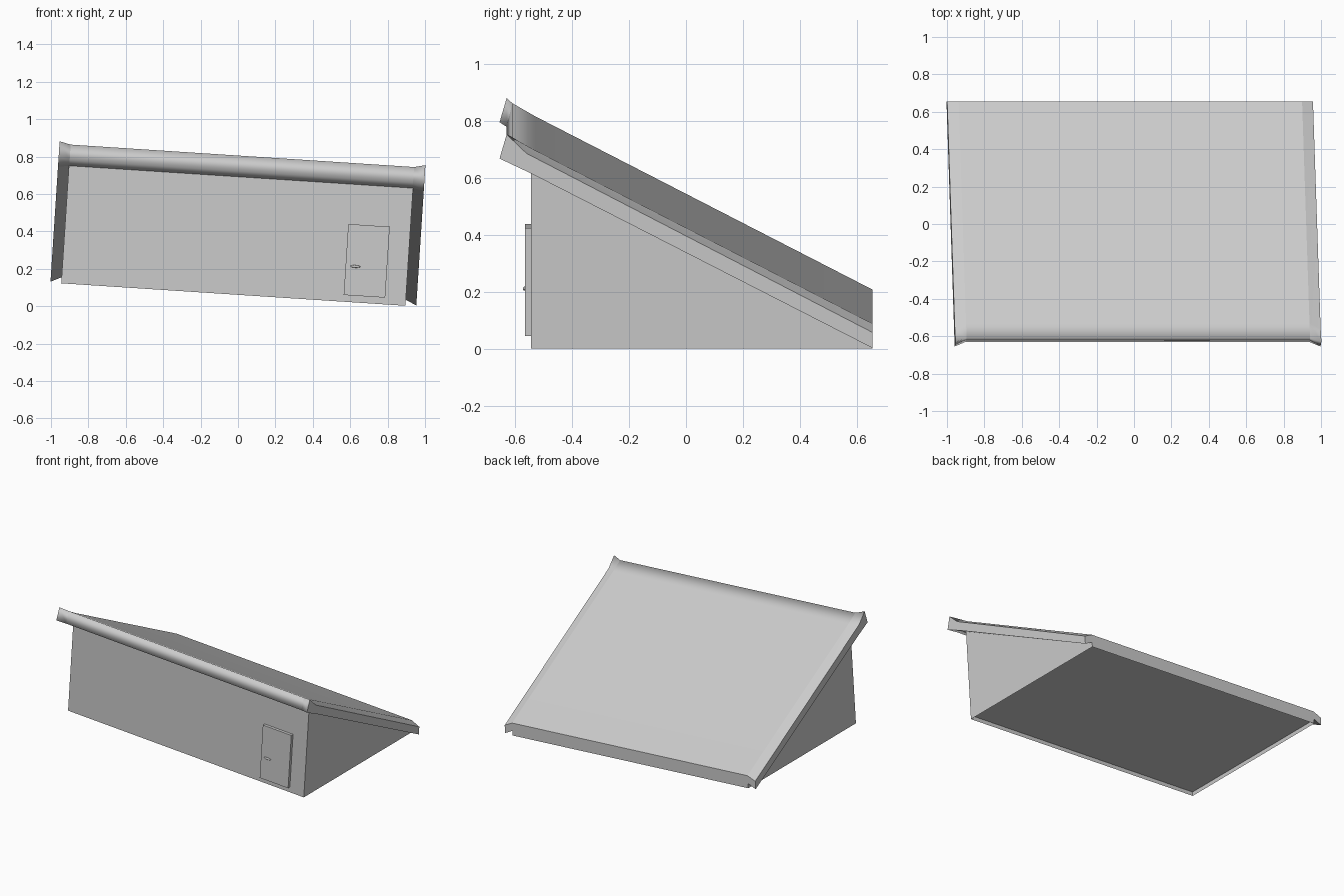
import bpy, bmesh, math
from mathutils import Matrix

if "Cube" in bpy.data.objects:
    bpy.data.objects.remove(bpy.data.objects["Cube"])

# The whole shed leans slightly about the y axis
TILT = Matrix.Translation((-0.025, 0, 0.0625)) @ Matrix.Rotation(math.radians(3.73), 4, 'Y')


def finish(name, bm):
    bmesh.ops.recalc_face_normals(bm, faces=bm.faces)
    me = bpy.data.meshes.new(name)
    bm.to_mesh(me)
    bm.free()
    ob = bpy.data.objects.new(name, me)
    bpy.context.collection.objects.link(ob)
    ob.matrix_world = TILT
    return ob


def loft(sections):
    """Bridge closed (y, z) profiles placed at successive x, cap both ends."""
    bm = bmesh.new()
    rings = [[bm.verts.new((x, y, z)) for y, z in prof] for x, prof in sections]
    n = len(rings[0])
    sides = []
    for a, b in zip(rings, rings[1:]):
        sides.append([bm.faces.new((a[i], a[(i + 1) % n], b[(i + 1) % n], b[i])) for i in range(n)])
    bm.faces.new(rings[0])
    bm.faces.new(rings[-1])
    return bm, sides


# Wedge-shaped walls with a shallow recessed underside
wall = [(-0.545, 0), (0.655, 0), (0.655, 0.033), (-0.545, 0.63)]
bm, sides = loft([(-0.922, wall), (0.922, wall)])
bmesh.ops.recalc_face_normals(bm, faces=bm.faces)
floor = sides[0][0]
bmesh.ops.inset_region(bm, faces=[floor], thickness=0.003)
for v in floor.verts:
    v.co.z = 0.026
finish("walls", bm)

# Sloped roof: curled front lip, drooping side eaves with upturned front tips
inner = [(0.655, 0.087), (-0.53, 0.697), (-0.61, 0.743), (-0.63, 0.66), (-0.545, 0.63), (0.655, 0.033)]
outer = [(0.655, 0.06), (-0.56, 0.69), (-0.63, 0.757), (-0.655, 0.672), (-0.545, 0.62), (0.655, 0.005)]
bm, sides = loft([(-0.98, outer), (-0.92, inner), (0.92, inner), (0.98, outer)])
for strip in sides:
    for f in strip[:4]:
        f.smooth = True
for e in bm.edges:
    dx = abs(e.verts[0].co.x - e.verts[1].co.x)
    if dx < 1e-4:
        e.smooth = False
finish("roof", bm)

# Door slab
bm = bmesh.new()
bmesh.ops.create_cube(bm, size=1, matrix=Matrix.Translation((0.70, -0.552, 0.226))
                      @ Matrix.Diagonal((0.222, 0.026, 0.38, 1)))
finish("door", bm)

# Flattened oval door handle
bm = bmesh.new()
bmesh.ops.create_uvsphere(bm, u_segments=16, v_segments=8, radius=1,
                          matrix=Matrix.Translation((0.641, -0.567, 0.192))
                          @ Matrix.Diagonal((0.027, 0.006, 0.007, 1)))
for f in bm.faces:
    f.smooth = True
finish("door_handle", bm)
